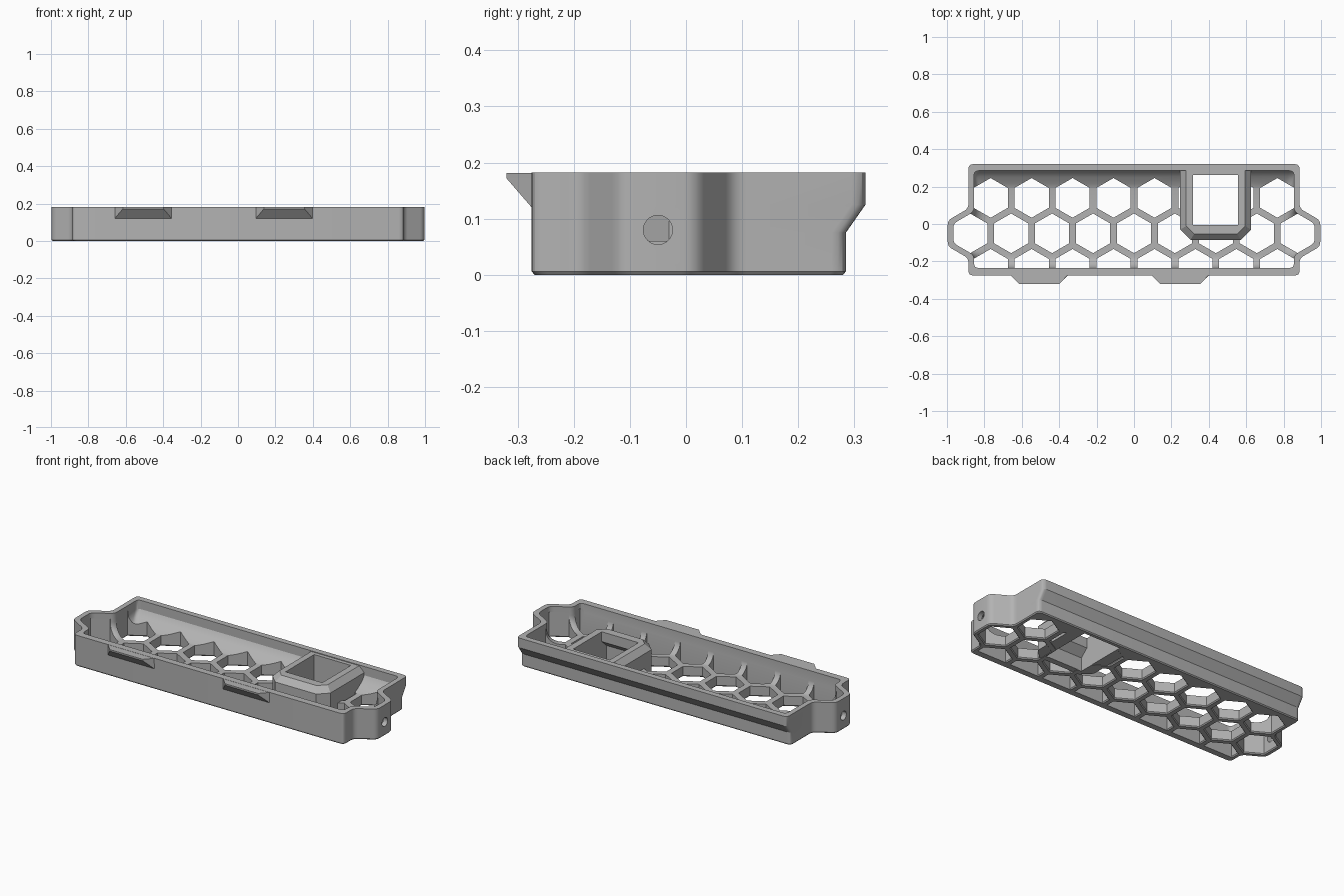
import bpy
import math
from mathutils import Vector

if "Cube" in bpy.data.objects:
    bpy.data.objects.remove(bpy.data.objects["Cube"], do_unlink=True)

grey = bpy.data.materials.new("plain grey")
grey.use_nodes = True
grey.diffuse_color = (0.45, 0.45, 0.45, 1)
grey.node_tree.nodes["Principled BSDF"].inputs["Base Color"].default_value = (0.45, 0.45, 0.45, 1)

PITCH = 0.219       # honeycomb spacing
ROW = PITCH * math.sqrt(3) / 2
MID_Y = -0.05       # middle honeycomb row
FLOOR = 0.06
TOP = 0.182
ROOT3 = math.sqrt(3)


def loft(name, stacks):
    """Each stack is a list of (outline, z) rings; stacks become closed solids."""
    verts, faces = [], []
    for rings in stacks:
        base, n = len(verts), len(rings[0][0])
        for pts, z in rings:
            verts += [(p[0], p[1], z) for p in pts]
        for k in range(len(rings) - 1):
            a = base + k * n
            for i in range(n):
                j = (i + 1) % n
                faces.append((a + i, a + j, a + n + j, a + n + i))
        last = base + (len(rings) - 1) * n
        faces.append(tuple(range(base + n - 1, base - 1, -1)))
        faces.append(tuple(range(last, last + n)))
    mesh = bpy.data.meshes.new(name)
    mesh.from_pydata(verts, [], faces)
    mesh.materials.append(grey)
    obj = bpy.data.objects.new(name, mesh)
    bpy.context.collection.objects.link(obj)
    return obj


def boolean(target, tool, operation):
    mod = target.modifiers.new(operation, 'BOOLEAN')
    mod.operation = operation
    mod.solver = 'EXACT'
    mod.object = tool
    bpy.context.view_layer.objects.active = target
    bpy.ops.object.modifier_apply(modifier=mod.name)
    bpy.data.objects.remove(tool, do_unlink=True)


def rounded(pts, size, steps=4):
    out = []
    for i, p in enumerate(pts):
        p = Vector(p)
        a, b = Vector(pts[i - 1]) - p, Vector(pts[(i + 1) % len(pts)]) - p
        s = min(size, 0.45 * a.length, 0.45 * b.length)
        a, b = p + a.normalized() * s, p + b.normalized() * s
        for k in range(steps + 1):
            t = k / steps
            out.append(a * (1 - t) ** 2 + p * 2 * t * (1 - t) + b * t * t)
    return out


def tray_outline(inset, front, back):
    """Rectangle with a half hexagon bulging from each end, counter-clockwise."""
    half, cx = 0.885 - inset, 4 * PITCH
    apothem = 0.12 - inset
    flat = apothem / ROOT3
    root = (2 * apothem - (half - cx)) / ROOT3
    right = [(half, front), (half, MID_Y - root), (cx + apothem, MID_Y - flat),
             (cx + apothem, MID_Y + flat), (half, MID_Y + root), (half, back)]
    left = [(-x, y) for x, y in reversed(right)]
    return rounded(right + left, 0.025)


def hexagon(x, y, r):
    return [(x + r * math.cos(math.radians(30 + 60 * k)),
             y + r * math.sin(math.radians(30 + 60 * k))) for k in range(6)]


def rect(x0, x1, y0, y1):
    return [(x0, y0), (x1, y0), (x1, y1), (x0, y1)]


# Tray shell with flared back
tray = loft("honeycomb_tray", [[
    (tray_outline(0.005, -0.27, 0.28), 0),
    (tray_outline(0, -0.275, 0.285), 0.006),
    (tray_outline(0, -0.275, 0.285), 0.075),
    (tray_outline(0, -0.275, 0.32), 0.125),
    (tray_outline(0, -0.275, 0.32), TOP)]])

# Cavity with coved floor edge
rings, cove = [], 0.07
for k in range(7):
    t = math.radians(15 * k)
    z = FLOOR + cove * (1 - math.cos(t))
    inset = cove * (1 - math.sin(t))
    flare = 0.035 * min(1, max(0, (z - 0.075) / 0.05))
    rings.append((tray_outline(0.03 + inset, -0.235 + inset, 0.25 + flare - inset), z))
rings.append((tray_outline(0.03, -0.235, 0.285), 0.25))
boolean(tray, loft("cavity_cutter", [rings]), 'DIFFERENCE')

# Honeycomb openings, half cells along the front
cells = []
centres = [(k * PITCH, MID_Y) for k in range(-4, 5)]
centres += [((k + 0.5) * PITCH, MID_Y + ROW) for k in range(-4, 4)]
for x, y in centres:
    cells.append([(hexagon(x, y, r), z) for r, z in
                  ((0.116, -0.005), (0.106, 0.006), (0.106, 0.15))])
for k in range(-4, 4):
    x, y = (k + 0.5) * PITCH, MID_Y - ROW
    stack = []
    for r, z in ((0.116, -0.005), (0.106, 0.006), (0.106, 0.15)):
        w = r * ROOT3 / 2
        stack.append(([(x - w, -0.234), (x + w, -0.234), (x + w, y + r / 2),
                       (x, y + r), (x - w, y + r / 2)], z))
    cells.append(stack)
boolean(tray, loft("cell_cutter", cells), 'DIFFERENCE')


# Socket housing
def housing(inset, back):
    x0, x1, y0, c = 0.247 + inset, 0.626 - inset, -0.085 + inset, 0.055 - inset * 0.4
    return [(x0 + c, y0), (x1 - c, y0), (x1, y0 + c), (x1, back), (x0, back), (x0, y0 + c)]


block = loft("socket_housing", [[(housing(0, 0.27), 0.002), (housing(0, 0.27), 0.1),
                                 (housing(0, 0.3), 0.145), (housing(0.032, 0.3), 0.178)]])
boolean(tray, block, 'UNION')
slot = loft("socket_cutter", [[
    (rect(0.315, 0.555, -0.05, 0.262), -0.01), (rect(0.315, 0.555, -0.05, 0.262), 0.08),
    (rect(0.315, 0.555, -0.005, 0.262), 0.12), (rect(0.315, 0.555, -0.005, 0.262), 0.25)]])
boolean(tray, slot, 'DIFFERENCE')

# Screw holes in both ends
for x in (-0.99, 0.99):
    bpy.ops.mesh.primitive_cylinder_add(vertices=32, radius=0.026, depth=0.16,
                                        location=(x, MID_Y, 0.08),
                                        rotation=(0, math.pi / 2, 0))
    boolean(tray, bpy.context.object, 'DIFFERENCE')

# Front clips
for number, x in enumerate((-0.507, 0.247), 1):
    root, tip = 0.152, 0.108
    wide = [(x - tip, -0.32), (x + tip, -0.32), (x + root, -0.274), (x - root, -0.274)]
    thin = [(x - root, -0.275), (x + root, -0.275), (x + root, -0.274), (x - root, -0.274)]
    loft("front_clip_%d" % number, [[(thin, 0.12), (wide, 0.172), (wide, TOP - 0.001)]])

# Smooth curved walls, keep sharp edges
for obj in bpy.context.selected_objects:
    obj.select_set(False)
tray.select_set(True)
bpy.context.view_layer.objects.active = tray
bpy.ops.object.shade_smooth_by_angle(angle=math.radians(28))
